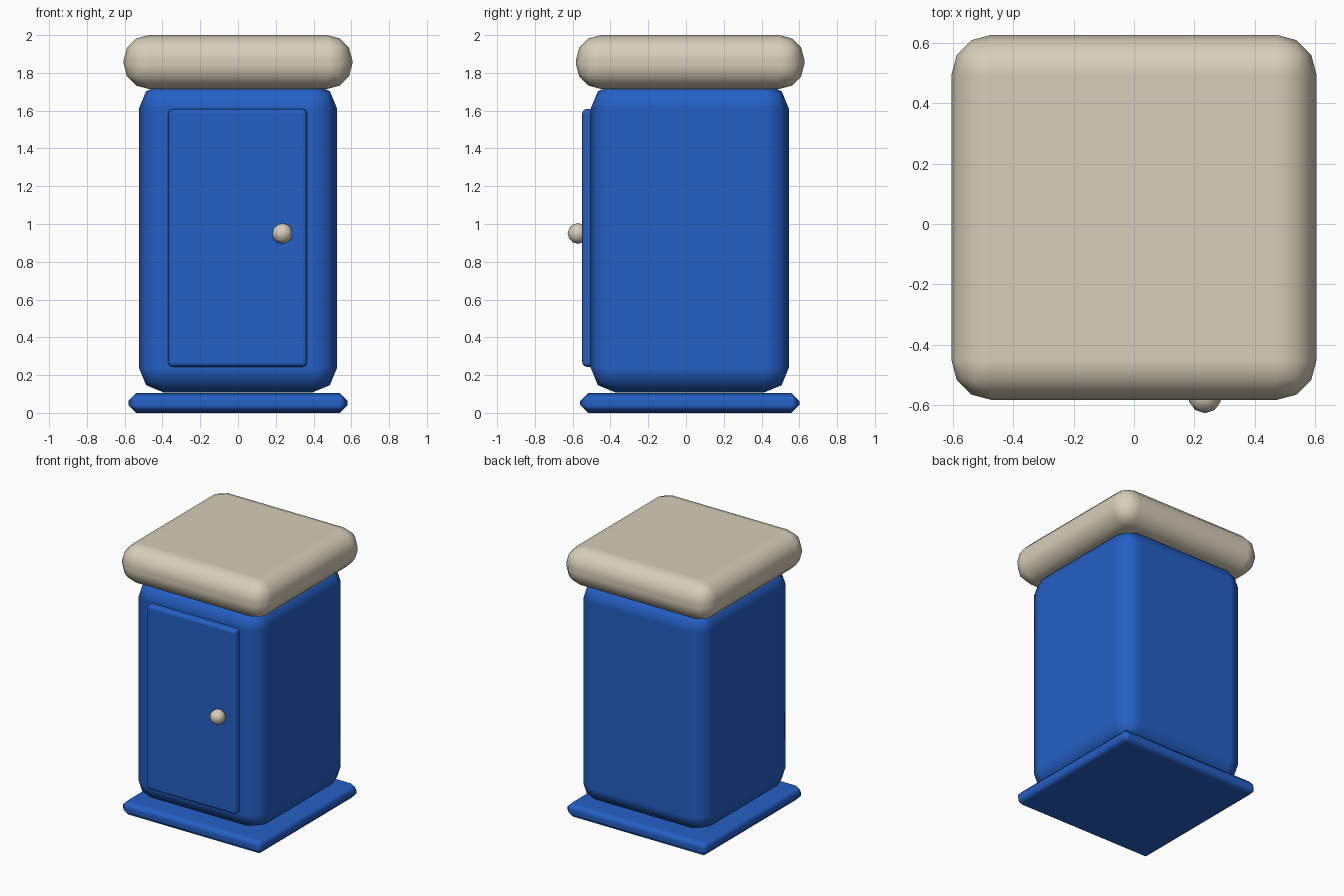
import bpy
import math

cube = bpy.data.objects.get("Cube")
if cube:
    bpy.data.objects.remove(cube, do_unlink=True)


def make_material(name, color):
    mat = bpy.data.materials.new(name)
    mat.use_nodes = True
    mat.diffuse_color = color
    mat.node_tree.nodes["Principled BSDF"].inputs["Base Color"].default_value = color
    return mat


blue = make_material("blue paint", (0.018, 0.115, 0.56, 1))
cream = make_material("cream paint", (0.68, 0.62, 0.49, 1))


def rounded_box(name, low, high, bevel, segments, mat):
    """Box between two corners with softly shaded rounded edges."""
    bpy.ops.mesh.primitive_cube_add(size=1)
    obj = bpy.context.object
    obj.name = name
    obj.location = [(a + b) / 2 for a, b in zip(low, high)]
    obj.scale = [b - a for a, b in zip(low, high)]
    bpy.ops.object.transform_apply(location=False, rotation=False, scale=True)
    obj.data.materials.append(mat)
    bpy.ops.object.shade_smooth()
    mod = obj.modifiers.new("rounded edges", "BEVEL")
    mod.width = bevel
    mod.segments = segments
    mod.limit_method = "NONE"
    mod.harden_normals = True
    return obj


# Floor slab, cabin, roof and front door
rounded_box("base", (-0.58, -0.56, 0), (0.58, 0.6, 0.105), 0.042, 1, blue)
rounded_box("cabin", (-0.525, -0.505, 0.108), (0.525, 0.545, 1.742), 0.132, 2, blue)
rounded_box("roof", (-0.605, -0.583, 1.715), (0.605, 0.627, 2), 0.132, 3, cream)
rounded_box("door", (-0.37, -0.55, 0.243), (0.366, -0.47, 1.61), 0.025, 2, blue)

# Door knob
bpy.ops.mesh.primitive_ico_sphere_add(subdivisions=2, radius=0.055,
                                      location=(0.235, -0.572, 0.95))
knob = bpy.context.object
knob.name = "door_knob"
knob.data.materials.append(cream)
bpy.ops.object.shade_smooth()
